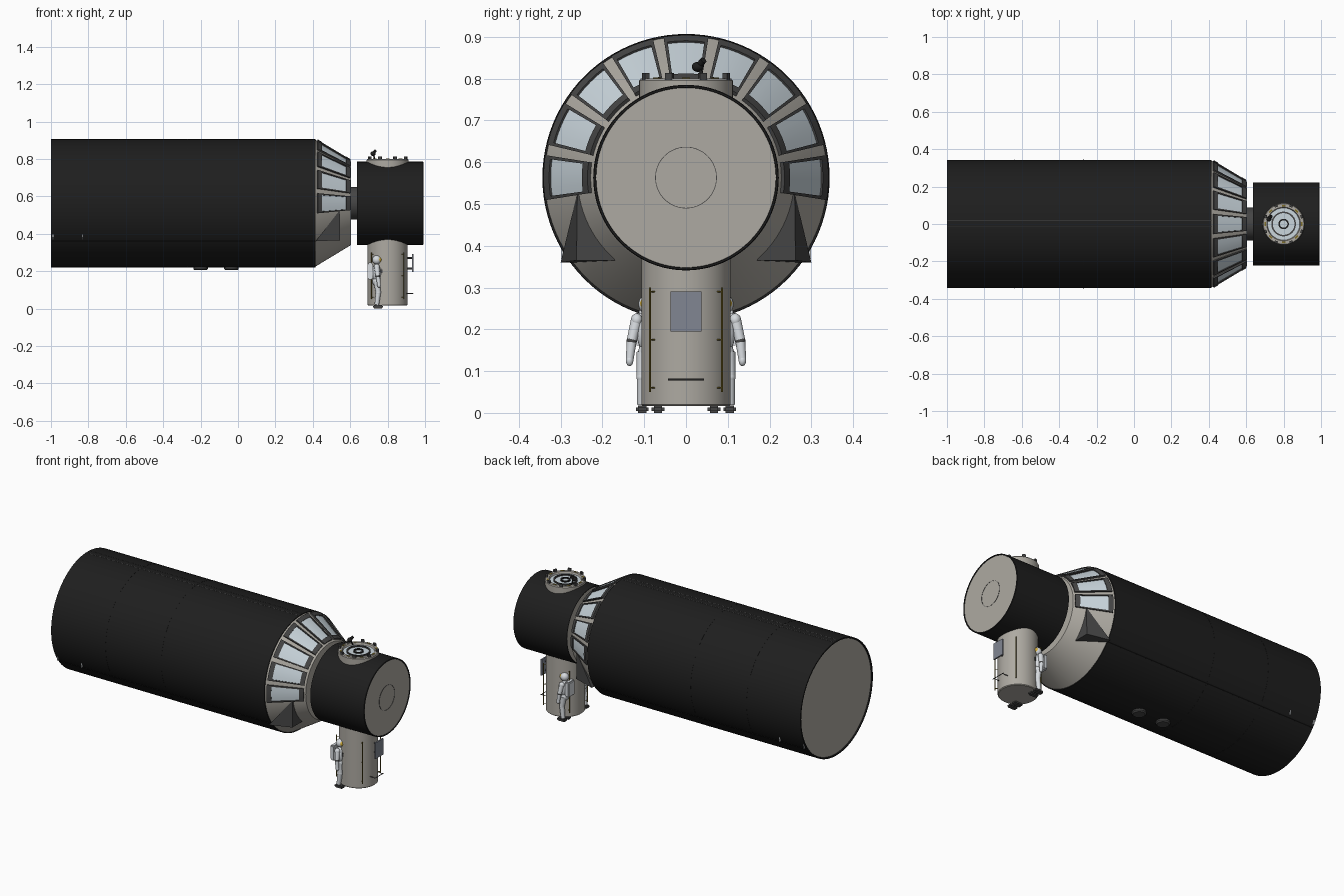
import bpy, bmesh
from math import sin, cos, pi, radians
from mathutils import Vector

if "Cube" in bpy.data.objects:
    bpy.data.objects.remove(bpy.data.objects["Cube"])

def material(name, *rgb):
    m = bpy.data.materials.new(name)
    m.use_nodes = True
    m.diffuse_color = (*rgb, 1)
    m.node_tree.nodes["Principled BSDF"].inputs["Base Color"].default_value = (*rgb, 1)
    return m

BLACK = material("black shell", .013, .013, .013)
TAN = material("warm grey metal", .42, .40, .36)
DARK = material("dark grey metal", .06, .06, .06)
GLASS = material("pale blue glass", .60, .68, .73)
WHITE = material("white suit", .68, .71, .74)
GOLD = material("gold visor", .65, .42, .04)
YELLOW = material("ochre rail", .22, .16, .02)
BLUE = material("blue grey panel", .22, .24, .29)

AXIS_Z = 0.563      # height of the long axis
NODE_X = 0.80       # centre of the vertical module

def finish(name, bm, mats):
    bmesh.ops.recalc_face_normals(bm, faces=bm.faces)
    me = bpy.data.meshes.new(name)
    bm.to_mesh(me)
    bm.free()
    for m in mats:
        me.materials.append(m)
    ob = bpy.data.objects.new(name, me)
    bpy.context.collection.objects.link(ob)
    bpy.ops.object.select_all(action='DESELECT')
    ob.select_set(True)
    bpy.context.view_layer.objects.active = ob
    bpy.ops.object.shade_smooth_by_angle(angle=radians(32))
    return ob

def lathe(name, profile, mats, axis='X', centre=(0, 0, AXIS_Z), segs=96, pick=None):
    """Revolve (distance, radius) points; pick gives each strip's material."""
    bm = bmesh.new()
    rings = []
    for d, r in profile:
        ring = []
        for i in range(1 if r == 0 else segs):
            a = 2 * pi * i / segs
            u, v = r * cos(a), r * sin(a)
            p = (d, u, v) if axis == 'X' else (u, v, d)
            ring.append(bm.verts.new(Vector(p) + Vector(centre)))
        rings.append(ring)
    for k, (a, b) in enumerate(zip(rings, rings[1:])):
        for i in range(segs):
            j = (i + 1) % segs
            vs = [a[i % len(a)], a[j % len(a)], b[j % len(b)], b[i % len(b)]]
            f = bm.faces.new(list(dict.fromkeys(vs)))
            f.material_index = pick[k] if pick else 0
    return finish(name, bm, mats)

def rod(name, p, q, r, mat, r2=None, segs=16):
    p, q = Vector(p), Vector(q)
    bm = bmesh.new()
    bmesh.ops.create_cone(bm, cap_ends=True, segments=segs, radius1=r,
                          radius2=r2 or r, depth=(q - p).length)
    ob = finish(name, bm, [mat])
    ob.rotation_euler = (q - p).to_track_quat('Z', 'Y').to_euler()
    ob.location = (p + q) / 2
    return ob

def ball(name, c, size, mat):
    bm = bmesh.new()
    bmesh.ops.create_uvsphere(bm, u_segments=20, v_segments=12, radius=1)
    bmesh.ops.scale(bm, vec=size, verts=bm.verts)
    bmesh.ops.translate(bm, vec=c, verts=bm.verts)
    return finish(name, bm, [mat])

def box(name, c, size, mat, bevel=0, turn=0):
    bm = bmesh.new()
    bmesh.ops.create_cube(bm, size=1)
    bmesh.ops.scale(bm, vec=size, verts=bm.verts)
    if bevel:
        bmesh.ops.bevel(bm, geom=bm.edges[:], offset=bevel, segments=2, affect='EDGES')
    ob = finish(name, bm, [mat])
    ob.location, ob.rotation_euler.z = c, turn
    return ob

# Main hull with recessed rear cap
lathe("main_hull", [(-.994, 0), (-.994, .334), (-1, .336), (-1, .343), (.415, .343), (.415, .3)],
      [BLACK, TAN], pick=[1, 0, 0, 0, 0])
for side in (-1, 1):
    rod("hull_top_line", (-1, .016 * side + .004, .9055), (.415, .016 * side + .004, .9055), .0015, DARK, segs=6)
    rod("hull_side_seam", (-1, side * .276, .36), (.415, side * .276, .36), .002, BLACK, segs=6)
    for x in (-.99, -.83):
        box("hull_handle", (x, side * .294, .385), (.005, .01, .03), WHITE)
for x in (-.64, -.27):
    lathe("hull_seam", [(x - .002, .342), (x - .002, .3437), (x + .002, .3437), (x + .002, .342)], [BLACK])
for x in (-.20, -.035):
    lathe("belly_pod", [(.205, 0), (.205, .032), (.212, .039), (.24, .039)], [DARK],
          'Z', (x, 0, 0), 32)

# Cone section with end ring
CONE = ((.415, .338), (.600, .226))
lathe("window_cone", [(.41, 0), CONE[0], CONE[1], (.605, .222), (.605, 0)], [TAN])

def cone_plate(name, angle, half, t0, t1, low, high, mat):
    """Curved plate on the cone, around angle, between fractions t0 and t1."""
    bm = bmesh.new()
    n = 4
    grid = {}
    for i in range(n + 1):
        a = angle + half * (2 * i / n - 1)
        for j, t in enumerate((t0, t1)):
            for k, h in enumerate((low, high)):
                x = CONE[0][0] + t * (CONE[1][0] - CONE[0][0]) + h * .52
                r = CONE[0][1] + t * (CONE[1][1] - CONE[0][1]) + h * .85
                grid[i, j, k] = bm.verts.new((x, r * cos(a), AXIS_Z + r * sin(a)))
    for i in range(n):
        for c in (((0, 0), (1, 0)), ((1, 0), (1, 1)), ((1, 1), (0, 1)), ((0, 1), (0, 0))):
            (j, k), (l, m) = c
            bm.faces.new([grid[i, j, k], grid[i, l, m], grid[i + 1, l, m], grid[i + 1, j, k]])
    for i in (0, n):
        bm.faces.new([grid[i, 0, 0], grid[i, 1, 0], grid[i, 1, 1], grid[i, 0, 1]])
    return finish(name, bm, [mat])

# Nine windows over the upper half: glass inside a raised dark frame
for w in range(9):
    a = w * pi / 8
    half = radians(8.4)
    cone_plate("window_glass", a, half, .1, .9, -.002, .004, GLASS)
    cone_plate("window_frame_outer", a, half, .04, .16, 0, .009, DARK)
    cone_plate("window_frame_inner", a, half, .86, .98, 0, .009, DARK)
    for s in (-1, 1):
        cone_plate("window_frame_side", a + s * half, radians(.7), .04, .98, 0, .009, DARK)

# Dark wedge fins on the cone
for side in (-1, 1):
    bm = bmesh.new()
    for x, y, z in ((.545, .26, .527), (.545, .262, .365), (.545, .17, .365),
                    (.415, .30, .36), (.415, .2, .36)):
        bm.verts.new((x, y * side, z))
    bmesh.ops.convex_hull(bm, input=bm.verts)
    finish("wedge_fin", bm, [DARK])

# Neck and docking node
lathe("neck", [(.59, .087), (.645, .087)], [DARK], segs=48)
lathe("docking_node", [(.637, 0), (.637, .216), (.635, .222), (.99, .222), (.992, .22), (.992, .216),
                       (.988, .215), (.988, 0)], [BLACK, TAN], pick=[1, 0, 0, 0, 0, 0, 1])
lathe("hatch_outline", [(.987, .0722), (.9895, .0722), (.9895, .0738), (.987, .0738)], [DARK])

# Vertical airlock module
lathe("airlock", [(.016, 0), (.016, .103), (.02, .107), (.45, .107)], [TAN], 'Z', (NODE_X, 0, 0), 64)

# Docking collar on top of the node
lathe("docking_collar", [(.70, .112), (.795, .112), (.80, .108), (.80, .09), (.789, .086), (.789, 0)],
      [TAN, GLASS], 'Z', (NODE_X, 0, 0), 64, pick=[0, 0, 0, 0, 1])
for name, r0, r1, mat in (("collar_inner_ring", .058, .066, DARK), ("collar_hub", .02, .028, BLACK)):
    lathe(name, [(.78, r0), (.796, r0), (.796, r1), (.78, r1)], [mat], 'Z', (NODE_X, 0, 0), 48)
for i in range(8):
    a = (i + .5) * pi / 4
    x, y = NODE_X + cos(a) * .104, sin(a) * .104
    box("collar_clamp", (x, y, .805), (.012, .018, .016), DARK, turn=a)
    b = a + pi / 8
    box("collar_marker", (NODE_X + cos(b) * .098, sin(b) * .098, .8005), (.008, .02, .003), YELLOW, turn=b)

# Work lamp beside the collar
rod("lamp_stem", (.73, .045, .795), (.725, .03, .828), .004, BLACK)
ball("lamp_head", (.722, .028, .828), (.014, .014, .012), BLACK)
rod("lamp_barrel", (.722, .03, .83), (.735, .042, .844), .008, BLACK)

# Hand rails, four around the airlock
for i in range(4):
    a = (i + .5) * pi / 2
    def at(r, z):
        return (NODE_X + r * cos(a), r * sin(a), z)
    rod("hand_rail", at(.122, .05), at(.122, .30), .0025, YELLOW, segs=8)
    for z in (.06, .175, .29):
        rod("rail_post", at(.10, z), at(.122, z), .002, YELLOW, segs=6)

# Equipment panel and foot rail on the outer face
box("equipment_panel", (.935, 0, .243), (.008, .074, .096), BLUE)
for z in (.215, .27):
    rod("panel_post", (.90, 0, z), (.935, 0, z), .005, DARK)
rod("foot_rail", (.936, -.043, .08), (.936, .043, .08), .002, DARK, segs=8)
for y in (-.035, .035):
    rod("foot_rail_post", (.90, y, .08), (.936, y, .08), .002, DARK, segs=6)

# Two suited figures, one on each side of the airlock
def suited_figure(side):
    X, Y = .742, .086 * side
    def p(x, y, z):
        return (X + x, Y + y * side, z)
    ball("torso", p(0, 0, .19), (.025, .032, .05), WHITE)
    ball("hips", p(0, 0, .145), (.024, .029, .025), WHITE)
    ball("helmet", p(0, .005, .26), (.024, .023, .024), WHITE)
    ball("visor", p(.007, .005, .261), (.021, .02, .018), GOLD)
    box("backpack", p(-.034, .004, .20), (.03, .058, .09), WHITE, .006)
    box("chest_pack", p(.026, .004, .20), (.014, .03, .026), DARK, .003)
    for s in (-1, 1):
        hip, knee, ankle = p(0, s * .015, .145), p(.008, s * .018, .085), p(0, s * .019, .02)
        rod("thigh", hip, knee, .017, WHITE, .014)
        ball("knee", knee, (.0145, .0145, .0145), WHITE)
        rod("shin", knee, ankle, .014, WHITE, .012)
        box("boot", p(.006, s * .019, .009), (.052, .03, .018), DARK, .005)
        shoulder, elbow, hand = p(0, s * .032, .222), p(.006, s * .044, .172), p(.012, s * .049, .125)
        ball("shoulder", shoulder, (.016, .014, .016), WHITE)
        rod("upper_arm", shoulder, elbow, .014, WHITE, .012)
        ball("elbow", elbow, (.0125, .0125, .0125), DARK)
        rod("forearm", elbow, hand, .012, WHITE, .009)
        ball("glove", hand, (.010, .009, .013), WHITE)

for side in (-1, 1):
    suited_figure(side)
